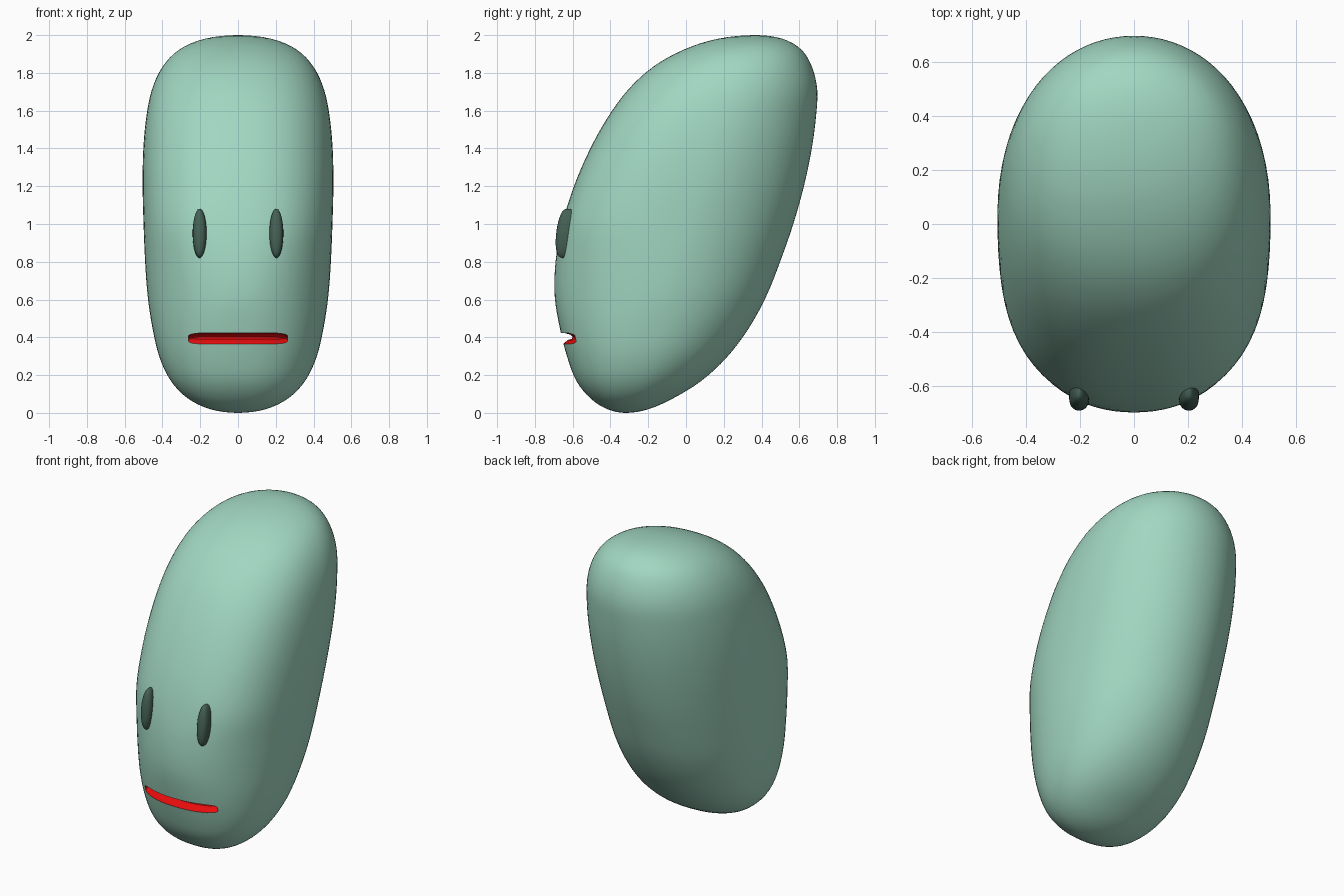
import bpy, bmesh, math
from mathutils import Matrix

if "Cube" in bpy.data.objects:
    bpy.data.objects.remove(bpy.data.objects["Cube"])


def material(name, rgb):
    m = bpy.data.materials.new(name)
    m.diffuse_color = (*rgb, 1)
    m.use_nodes = True
    m.node_tree.nodes["Principled BSDF"].inputs["Base Color"].default_value = m.diffuse_color
    return m


green = material("mint green", (0.36, 0.68, 0.54))
red = material("mouth red", (0.86, 0.004, 0.004))
dark = material("dark green", (0.06, 0.12, 0.092))

# Body outline at 17 heights, z = 1 - cos(pi * i / 16)
FRONT = [-.32, -.415, -.505, -.58, -.628, -.667, -.695, -.69, -.655, -.595,
         -.515, -.42, -.31, -.175, -.01, .17, .37]
BACK = [-.32, -.20, -.07, .08, .215, .33, .425, .50, .568, .623,
        .663, .687, .695, .667, .61, .51, .37]
WIDTH = [0, .145, .265, .355, .415, .452, .478, .492, .50, .505,
         .502, .487, .457, .40, .31, .175, 0]
# Squareness of the front half of each section
POWER = [2.2, 2.3, 2.3, 2.3, 2.3, 2.25, 2.15, 2.25, 2.5, 2.5,
         2.45, 2.4, 2.3, 2.25, 2.2, 2.1, 2.0]


def spline(vals, t):
    """Catmull-Rom through evenly spaced values."""
    i = min(int(t), len(vals) - 2)
    f = t - i
    b, c = vals[i], vals[i + 1]
    a = vals[i - 1] if i > 0 else 2 * b - c
    d = vals[i + 2] if i + 2 < len(vals) else 2 * c - b
    return b + .5 * f * (c - a + f * (2*a - 5*b + 4*c - d + f * (3*(b - c) + d - a)))


def section(t):
    lo, hi = spline(FRONT, t), spline(BACK, t)
    return (lo + hi) / 2, (hi - lo) / 2, spline(WIDTH, t), spline(POWER, t)


def front_y(x, z):
    mid, depth, width, p = section(math.acos(1 - z) * 16 / math.pi)
    return mid - depth * (1 - abs(x / width) ** p) ** (1 / p)


def ring(t, count=80):
    mid, depth, width, p = section(t)
    z = 1 - math.cos(math.pi * t / 16)
    pts = []
    for k in range(count):
        a = 2 * math.pi * k / count
        c, s = math.cos(a), math.sin(a)
        q = p if s < 0 else 2.04
        r = (abs(c) ** q + abs(s) ** q) ** (-1 / q)
        pts.append((width * r * c, mid + depth * r * s, z))
    return pts


def loft(name, rings, mats, index=0, tips=None):
    """Skin a list of closed rings, ending in tip points or flat caps."""
    bm = bmesh.new()
    rows = [[bm.verts.new(p) for p in r] for r in rings]
    n = len(rows[0])
    for a, b in zip(rows, rows[1:]):
        for k in range(n):
            bm.faces.new((a[k], a[(k + 1) % n], b[(k + 1) % n], b[k]))
    if tips:
        for row, tip in ((rows[0], tips[0]), (rows[-1], tips[1])):
            v = bm.verts.new(tip)
            for k in range(n):
                bm.faces.new((row[k], row[(k + 1) % n], v))
    else:
        bm.faces.new(rows[0])
        bm.faces.new(rows[-1])
    bmesh.ops.recalc_face_normals(bm, faces=bm.faces)
    for f in bm.faces:
        f.material_index = index
    me = bpy.data.meshes.new(name)
    bm.to_mesh(me)
    bm.free()
    for m in mats:
        me.materials.append(m)
    ob = bpy.data.objects.new(name, me)
    bpy.context.collection.objects.link(ob)
    return ob


def smooth(ob, degrees):
    bpy.ops.object.select_all(action='DESELECT')
    ob.select_set(True)
    bpy.context.view_layer.objects.active = ob
    bpy.ops.object.shade_smooth_by_angle(angle=math.radians(degrees))


# Leaning bean body
body = loft("body", [ring(s / 4) for s in range(1, 64)], (green, red),
            tips=((0, -.32, 0), (0, .37, 2)))

# Mouth groove: a wedge with a rounded lower lip that follows the face
rings = []
for k in range(25):
    x = .262 * math.sin(math.pi * (k / 24 - .5))
    y = front_y(x, .39)
    e = .4 + .6 * (1 - min(1, abs(x) / .262) ** 6) ** .5
    rings.append([(x, y + dy, .395 + dz * e) for dy, dz in
                  ((-.06, .030), (.01, .029), (.045, .018), (.055, .006),
                   (.05, -.003), (.03, -.009), (.01, -.024), (0, -.044), (-.06, -.05))])
cutter = loft("mouth_cutter", rings, (green, red), index=1)
cutter.hide_render = True

cut = body.modifiers.new("mouth", 'BOOLEAN')
cut.operation = 'DIFFERENCE'
cut.solver = 'EXACT'
cut.object = cutter
bpy.context.view_layer.objects.active = body
bpy.ops.object.modifier_apply(modifier=cut.name)
bpy.data.objects.remove(cutter)
smooth(body, 35)

# Eyes: rounded oval buttons tilted with the face
for side, label in ((-1, "left"), (1, "right")):
    bm = bmesh.new()
    bmesh.ops.create_uvsphere(bm, u_segments=32, v_segments=20, radius=1)
    for v in bm.verts:
        v.co.y = math.copysign(abs(v.co.y) ** .65, v.co.y)
    bm.transform(Matrix.Translation((.203 * side, -.635, .95))
                 @ Matrix.Rotation(-.12, 4, 'X')
                 @ Matrix.Diagonal((.037, .052, .131, 1)))
    me = bpy.data.meshes.new(label + "_eye")
    bm.to_mesh(me)
    bm.free()
    me.materials.append(dark)
    eye = bpy.data.objects.new(label + "_eye", me)
    bpy.context.collection.objects.link(eye)
    smooth(eye, 60)
